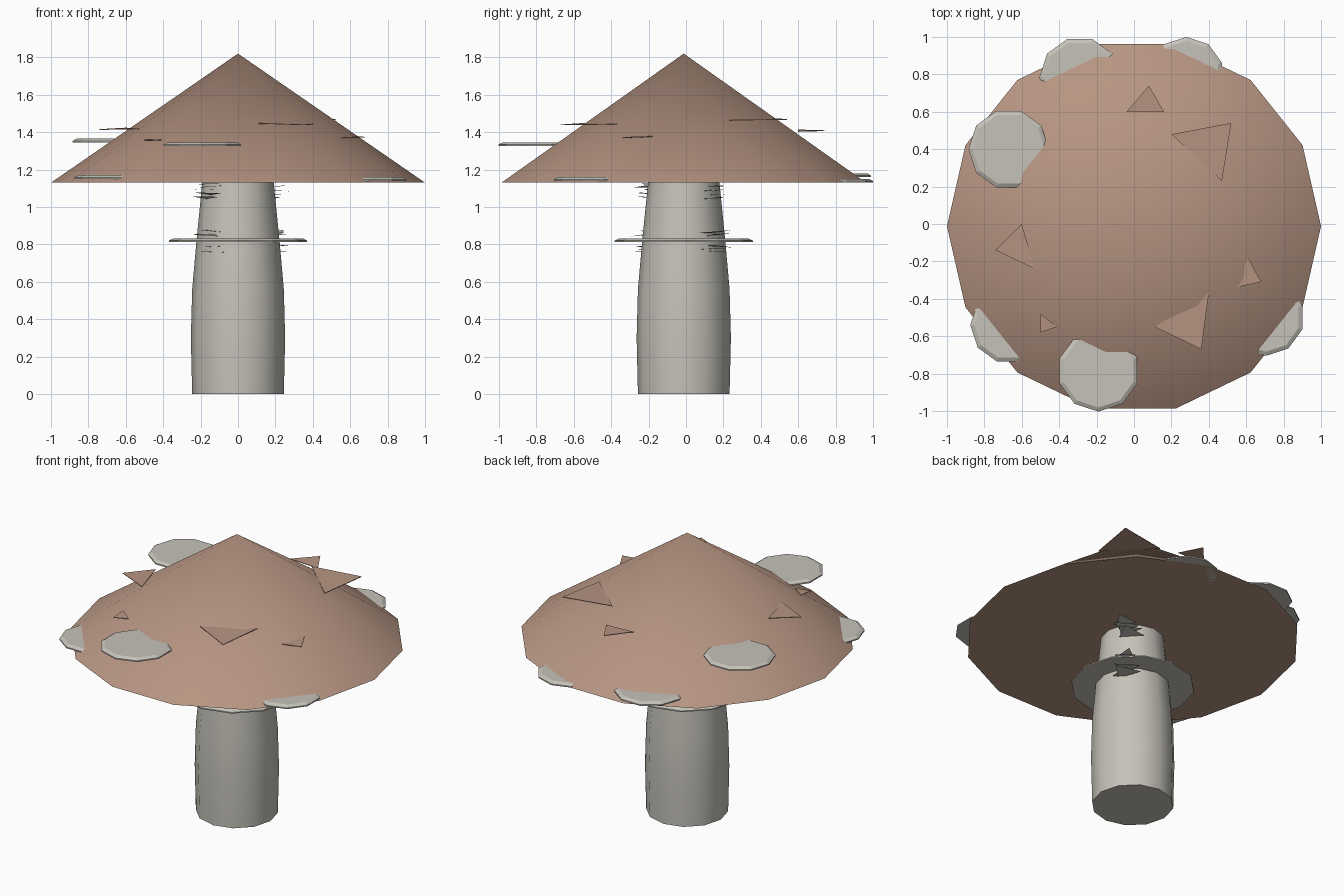
import bpy, math, random
from mathutils import Vector

if "Cube" in bpy.data.objects:
    bpy.data.objects.remove(bpy.data.objects["Cube"])

random.seed(4)
CY = -0.012          # small offset of the axis in y


def material(name, rgb):
    m = bpy.data.materials.new(name)
    m.diffuse_color = (*rgb, 1)
    m.use_nodes = True
    m.node_tree.nodes["Principled BSDF"].inputs["Base Color"].default_value = m.diffuse_color
    return m


BROWN = material("cap brown", (0.47, 0.30, 0.225))
GREY = material("pale grey", (0.56, 0.54, 0.485))


def build(name, verts, faces, mat):
    me = bpy.data.meshes.new(name)
    me.from_pydata(verts, [], faces)
    me.materials.append(mat)
    ob = bpy.data.objects.new(name, me)
    bpy.context.collection.objects.link(ob)
    return ob


def lathe(name, profile, sides, mat, x=0, y=CY, turn=0, smooth=None):
    """Closed solid from (radius, height) rings, a zero radius makes a tip."""
    verts, faces, prev = [], [], None
    for r, z in profile:
        n = sides if r else 1
        ring = list(range(len(verts), len(verts) + n))
        for i in range(n):
            a = turn + i * math.tau / sides
            verts.append((x + r * math.cos(a), y + r * math.sin(a), z))
        if prev is None:
            faces.append(ring[::-1])
        else:
            for i in range(sides):
                j = (i + 1) % sides
                if n == 1:
                    faces.append((prev[i], prev[j], ring[0]))
                else:
                    faces.append((prev[i], prev[j], ring[j], ring[i]))
        prev = ring
    if len(prev) > 1:
        faces.append(prev)
    ob = build(name, verts, faces, mat)
    if smooth:
        bpy.ops.object.select_all(action='DESELECT')
        ob.select_set(True)
        bpy.context.view_layer.objects.active = ob
        bpy.ops.object.shade_smooth_by_angle(angle=math.radians(smooth))
    return ob


# Cap, stem and the collar around the stem
lathe("cap", [(1.0, 1.13), (0, 1.82)], 14, BROWN, smooth=40)
lathe("stem", [(0.245, 0), (0.252, 0.3), (0.245, 0.56), (0.222, 0.82), (0.19, 1.14)],
      12, GREY, smooth=40)
lathe("collar", [(0.37, 0.812), (0.37, 0.82), (0.345, 0.832)], 12, GREY)

# Flat spots half sunk into the cap: x, y, height, radius
for i, (x, y, z, r) in enumerate([
        (-0.67, 0.40, 1.345, 0.215), (-0.19, -0.785, 1.325, 0.218),
        (-0.67, -0.54, 1.15, 0.205), (0.705, -0.50, 1.14, 0.205),
        (-0.29, 0.785, 1.16, 0.215), (0.28, 0.80, 1.13, 0.20)]):
    lathe(f"cap_spot_{i + 1}", [(r, z), (r, z + 0.008), (r - 0.022, z + 0.02)],
          10, GREY, x, y, turn=math.pi / 10 * (i % 2))

# Loose triangular flakes on the cap: three plan corners and a height
for i, (a, b, c, z) in enumerate([
        ((-0.04, 0.60), (0.16, 0.60), (0.08, 0.74), 1.41),
        ((0.20, 0.48), (0.47, 0.23), (0.52, 0.54), 1.47),
        ((-0.60, 0.00), (-0.74, -0.14), (-0.53, -0.24), 1.42),
        ((-0.50, -0.48), (-0.50, -0.58), (-0.41, -0.55), 1.36),
        ((0.11, -0.55), (0.36, -0.67), (0.40, -0.37), 1.445),
        ((0.61, -0.18), (0.54, -0.34), (0.68, -0.31), 1.375)]):
    corners = [(*p, z + dz) for p, dz in zip((a, b, c), (0.004, -0.004, 0.0))]
    low = [(px, py, pz - 0.004) for px, py, pz in corners]
    build(f"cap_flake_{i + 1}", corners + low,
          [(0, 1, 2), (5, 4, 3), (0, 3, 4, 1), (1, 4, 5, 2), (2, 5, 3, 0)], BROWN)

# Bunches of near-level shards on two sides of the stem, in two tiers
for side, (cx, cy) in {"front": (-0.16, -0.20), "back": (0.19, 0.16)}.items():
    for tier, heights in {"upper": (1.05, 1.07, 1.09, 1.11, 1.125),
                          "lower": (0.76, 0.775, 0.79, 0.85, 0.87)}.items():
        verts, faces = [], []
        for z in heights:
            turn = random.uniform(0, math.tau)
            centre = Vector((cx + random.uniform(-.02, .02), cy + random.uniform(-.02, .02), z))
            for k in range(3):
                a = turn + k * math.tau / 3
                r = random.uniform(0.07, 0.10)
                verts.append(centre + Vector((r * math.cos(a), r * math.sin(a),
                                              random.uniform(-.008, .008))))
            n = len(verts)
            faces.append((n - 3, n - 2, n - 1))
        build(f"{side}_{tier}_shards", verts, faces, GREY)
